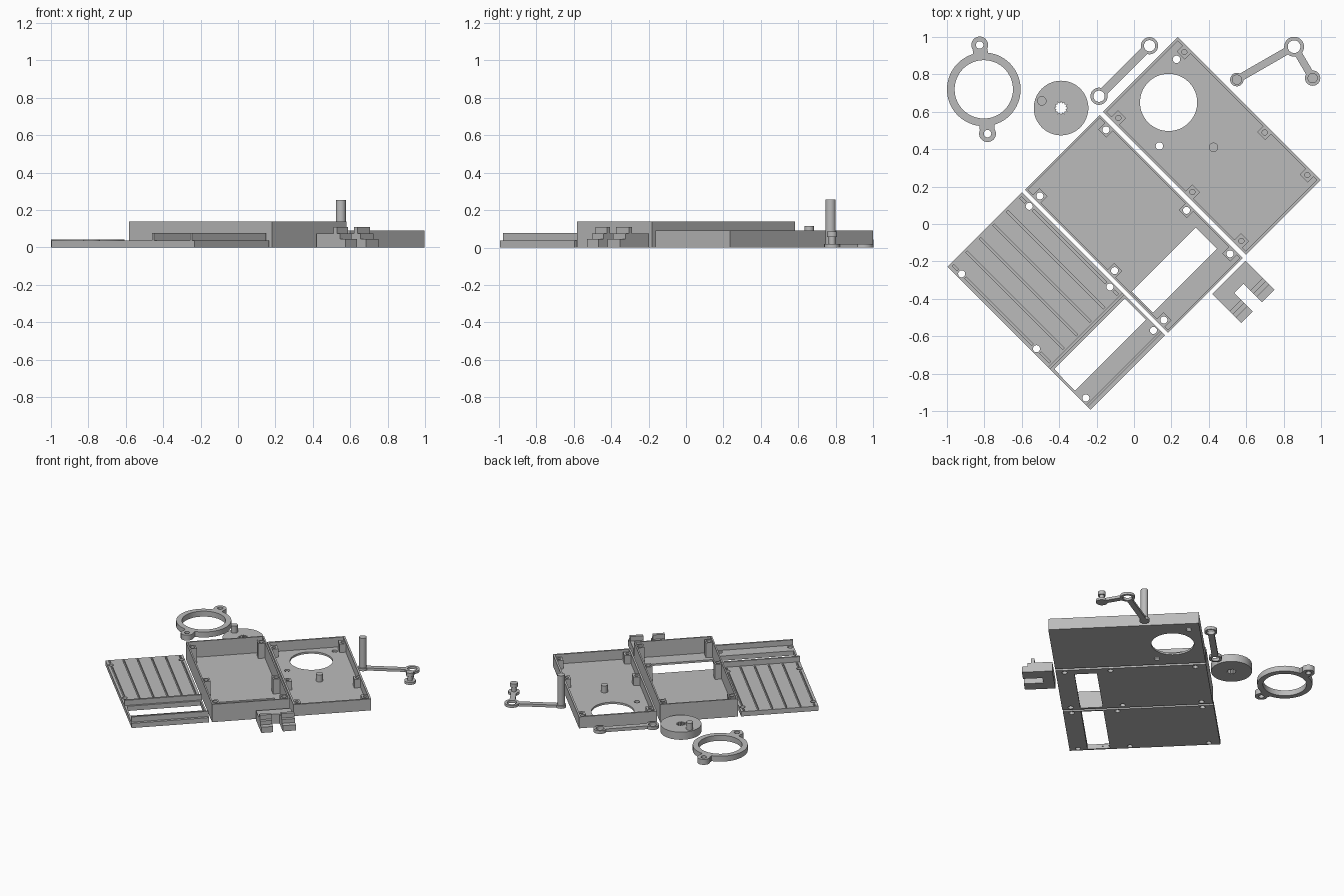
import bpy, bmesh, math
from mathutils import Vector

if "Cube" in bpy.data.objects:
    bpy.data.objects.remove(bpy.data.objects["Cube"])

R2 = math.sqrt(2)
grey = bpy.data.materials.new("grey_plastic")
grey.diffuse_color = (0.5, 0.5, 0.5, 1)
grey.use_nodes = True
grey.node_tree.nodes["Principled BSDF"].inputs["Base Color"].default_value = grey.diffuse_color


def P(u, v):
    """Tray frame (u along the long side, v across) to world."""
    return ((u + v) / R2, (v - u) / R2)


def rect(u0, u1, v0, v1):
    return [P(u0, v0), P(u1, v0), P(u1, v1), P(u0, v1)]


def circle(x, y, r, n=32):
    return [(x + r * math.cos(2 * math.pi * i / n), y + r * math.sin(2 * math.pi * i / n)) for i in range(n)]


def hole(u, v, r=0.02):
    return circle(*P(u, v), r, 20)


def bar(a, b, w, trim_a, trim_b):
    """Straight strip between two points, shortened at both ends."""
    a, b = Vector(a), Vector(b)
    d = (b - a).normalized()
    n = Vector((-d.y, d.x)) * w / 2
    a, b = a + d * trim_a, b - d * trim_b
    return [tuple(p) for p in (a - n, b - n, b + n, a + n)]


def build(name, layers):
    """Each layer is (z0, z1, outline, *holes); all are joined in one mesh."""
    bm = bmesh.new()
    for z0, z1, *loops in layers:
        cu = bpy.data.curves.new("outline", 'CURVE')
        cu.dimensions, cu.fill_mode = '2D', 'BOTH'
        cu.extrude = (z1 - z0) / 2
        for loop in loops:
            s = cu.splines.new('POLY')
            s.points.add(len(loop) - 1)
            for pt, (x, y) in zip(s.points, loop):
                pt.co = (x, y, 0, 1)
            s.use_cyclic_u = True
        tmp = bpy.data.objects.new("outline", cu)
        bpy.context.collection.objects.link(tmp)
        dg = bpy.context.evaluated_depsgraph_get()
        me = bpy.data.meshes.new_from_object(tmp.evaluated_get(dg))
        part = bmesh.new()
        part.from_mesh(me)
        bmesh.ops.remove_doubles(part, verts=part.verts, dist=1e-5)
        bmesh.ops.recalc_face_normals(part, faces=part.faces)
        bmesh.ops.translate(part, verts=part.verts, vec=(0, 0, (z0 + z1) / 2))
        part.to_mesh(me)
        part.free()
        bm.from_mesh(me)
        bpy.data.objects.remove(tmp)
        bpy.data.curves.remove(cu)
        bpy.data.meshes.remove(me)
    mesh = bpy.data.meshes.new(name)
    bm.to_mesh(mesh)
    bm.free()
    mesh.materials.clear()
    mesh.materials.append(grey)
    for p in mesh.polygons:
        p.material_index = 0
    ob = bpy.data.objects.new(name, mesh)
    bpy.context.collection.objects.link(ob)
    bpy.ops.object.select_all(action='DESELECT')
    ob.select_set(True)
    bpy.context.view_layer.objects.active = ob
    bpy.ops.object.shade_smooth_by_angle(angle=math.radians(30))


def tray(name, v0, v1, height, wall, floor, posts, post_r, through, floor_holes, extra=()):
    """Open box with screw posts along its long walls."""
    inner = rect(-0.541 + wall, 0.539 - wall, v0 + wall, v1 - wall)
    layers = [(0, height, rect(-0.541, 0.539, v0, v1), inner)]
    drilled = [hole(u, v, post_r) for u, v in posts] if through else []
    layers.append((0, floor, inner, *floor_holes, *drilled))
    for u, v in posts:
        low = v < (v0 + v1) / 2
        a, b = (v0 + wall, v + 0.027) if low else (v - 0.027, v1 - wall)
        layers.append((floor, height - 0.008, rect(u - 0.03, u + 0.03, a, b), hole(u, v, post_r)))
    build(name, layers + list(extra))


# Front shell with round opening and a short peg
tray("front_shell", 0.307, 0.872, 0.09, 0.014, 0.015,
     [(-0.46, 0.334 + 0.008), (0.10, 0.342), (0.47, 0.342), (-0.46, 0.84), (0.148, 0.84), (0.47, 0.84)],
     0.014, False,
     [circle(0.185, 0.65, 0.153, 64), hole(-0.462, 0.783), circle(0.136, 0.417, 0.02, 20)],
     [(0.015, 0.07, circle(0.425, 0.41, 0.025))])

# Middle shell with rectangular opening
tray("middle_shell", -0.283, 0.283, 0.14, 0.011, 0.015,
     [(-0.462, -0.25), (0.103, -0.25), (0.476, -0.25), (-0.462, 0.25), (0.147, 0.25), (0.476, 0.25)],
     0.019, True, [rect(0.247, 0.408, -0.264, 0.22), ])

# Back cover: grooved plate, opening and two upright ribs
V0, V1 = -0.866, -0.304
screws = [hole(u, v, 0.019) for u, v in
          ((-0.463, -0.329), (0.147, -0.329), (0.476, -0.329), (-0.463, -0.84), (0.103, -0.84), (0.476, -0.84))]
window = rect(0.247, 0.408, -0.853, -0.316)
grooves = []
for i in range(6):
    v = -0.84 + i * 0.1022
    spans = [(-0.528, 0.205)]
    if i in (0, 5):
        h = 0.103 if i == 0 else 0.147
        spans = [(-0.528, -0.492), (-0.434, h - 0.03), (h + 0.03, 0.205)]
    grooves += [rect(a, b, v - 0.006, v + 0.006) for a, b in spans]
plate = rect(-0.544, 0.537, V0, V1)
build("back_cover", [
    (0, 0.018, plate, window, *screws),
    (0.018, 0.037, plate, window, *screws, *grooves),
    (0.037, 0.078, rect(0.216, 0.232, V0, V1)),
    (0.037, 0.078, rect(0.503, 0.517, V0, V1))])

# Mounting ring with two eyelets
c, top, bot = (-0.803, 0.72), (-0.825, 0.957), (-0.783, 0.483)
ring = [(0, 0.043, circle(*c, 0.197, 64), circle(*c, 0.156, 64))]
for e in (top, bot):
    ring += [(0, 0.043, circle(*e, 0.045), circle(*e, 0.02, 20)),
             (0, 0.043, bar(e, c, 0.08, 0.025, 0.18))]
build("mounting_ring", ring)

# Drive disc with toothed bore and off-centre pin
star = [(-0.39 + r * math.cos(k * math.pi / 12), 0.62 + r * math.sin(k * math.pi / 12))
        for k in range(24) for r in [0.036 if k % 2 == 0 else 0.025]]
build("drive_disc", [(0, 0.06, circle(-0.39, 0.62, 0.146, 64), star),
                     (0.06, 0.115, circle(-0.493, 0.658, 0.025))])

# Connecting link
a, b = (-0.187, 0.683), (0.083, 0.953)
build("connecting_link", [(0, 0.025, circle(*a, 0.046), circle(*a, 0.03)),
                          (0, 0.025, circle(*b, 0.046), circle(*b, 0.03)),
                          (0, 0.025, bar(a, b, 0.045, 0.038, 0.038))])

# Bent lever with a tall shaft and a stepped knob
s, m, k = (0.55, 0.772), (0.856, 0.948), (0.955, 0.78)
build("bent_lever", [(0, 0.02, circle(*s, 0.036)), (0.02, 0.255, circle(*s, 0.027)),
                     (0, 0.02, circle(*m, 0.053), circle(*m, 0.034)),
                     (0, 0.02, circle(*k, 0.041)), (0.02, 0.055, circle(*k, 0.018)),
                     (0.055, 0.085, circle(*k, 0.027)),
                     (0, 0.02, bar(s, m, 0.04, 0.02, 0.043)),
                     (0, 0.02, bar(m, k, 0.04, 0.043, 0.02))])


# Forked slider
def fork(u1):
    return [P(u, v) for u, v in ((0.561, 0.032), (u1, 0.032), (u1, 0.118), (0.64, 0.118),
                                 (0.64, 0.188), (u1, 0.188), (u1, 0.283), (0.561, 0.283))]


build("forked_slider", [(0, 0.045, fork(0.78)), (0.045, 0.075, fork(0.74)),
                        (0.075, 0.11, rect(0.69, 0.715, 0.032, 0.118)),
                        (0.075, 0.11, rect(0.69, 0.715, 0.188, 0.283))])
